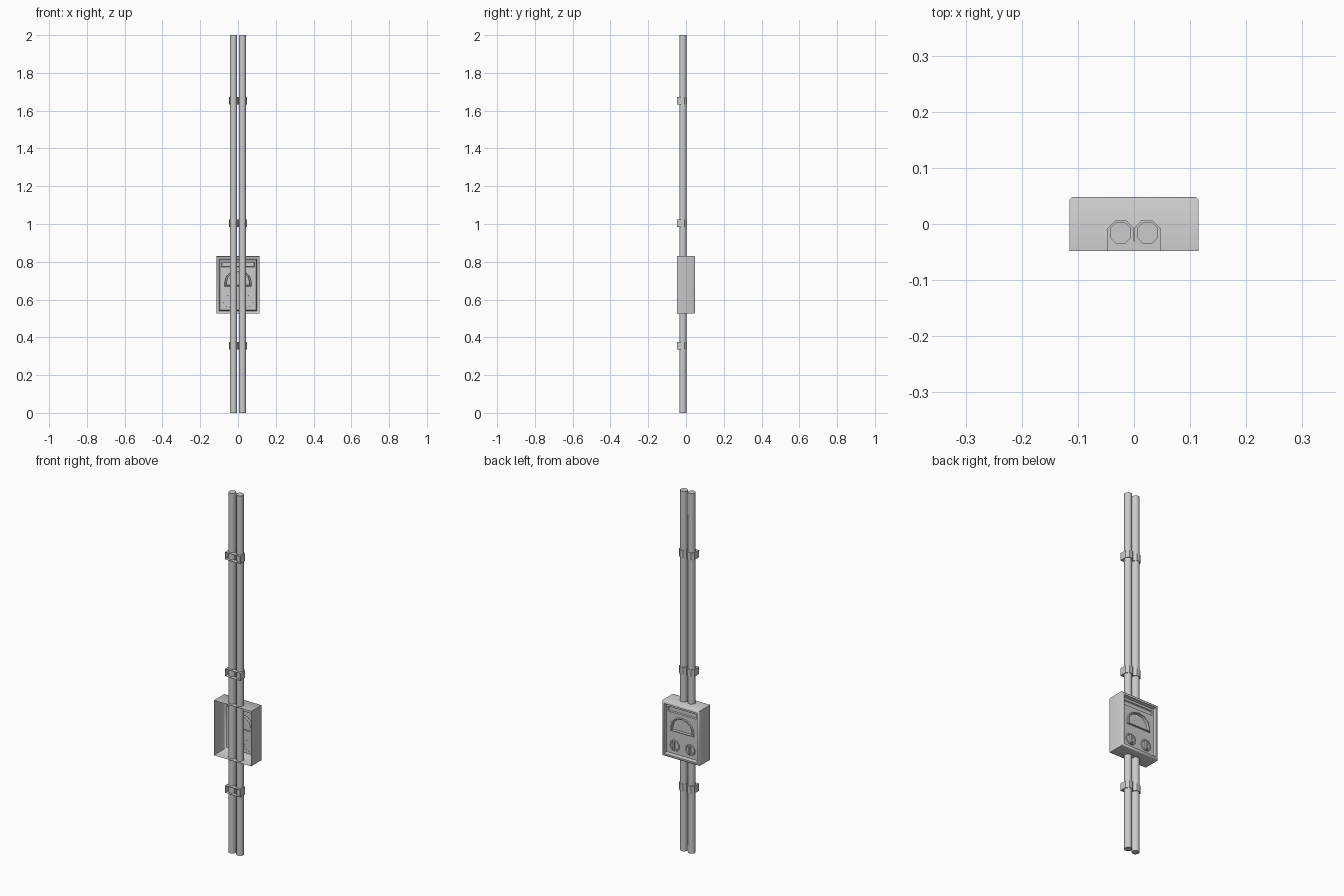
import bpy, bmesh
from math import sin, cos, pi, radians

if "Cube" in bpy.data.objects:
    bpy.data.objects.remove(bpy.data.objects["Cube"])

ZC = 0.6775  # centre height of the meter box


def finish(name, bm, angle=35):
    bmesh.ops.recalc_face_normals(bm, faces=bm.faces[:])
    me = bpy.data.meshes.new(name)
    bm.to_mesh(me)
    bm.free()
    ob = bpy.data.objects.new(name, me)
    bpy.context.collection.objects.link(ob)
    bpy.ops.object.select_all(action='DESELECT')
    ob.select_set(True)
    bpy.context.view_layer.objects.active = ob
    bpy.ops.object.shade_smooth_by_angle(angle=radians(angle))
    return ob


def ring(bm, pts):
    return [bm.verts.new(p) for p in pts]


def bridge(bm, a, b, closed=True):
    n = len(a)
    for i in range(n if closed else n - 1):
        j = (i + 1) % n
        bm.faces.new((a[i], a[j], b[j], b[i]))


def loft(bm, loops, cap_start=False, cap_end=False):
    rings = [ring(bm, l) for l in loops]
    for a, b in zip(rings, rings[1:]):
        bridge(bm, a, b)
    if cap_start:
        bm.faces.new(rings[0])
    if cap_end:
        bm.faces.new(rings[-1])
    return rings


def rect(hx, hz, y, zc=ZC):
    return [(-hx, y, zc - hz), (hx, y, zc - hz), (hx, y, zc + hz), (-hx, y, zc + hz)]


def gauge(s, y):
    # half-round dial outline with a flat bottom, scaled about its middle
    pts = [(0.072, -0.04)]
    pts += [(0.072 * cos(i * pi / 6), -0.02 + 0.065 * sin(i * pi / 6)) for i in range(7)]
    pts += [(-0.072, -0.04)]
    return [(x * s, y, 0.71 + z * s) for x, z in pts]


def circle_y(x, z, r, y, n=12):
    return [(x + r * cos(2 * pi * i / n), y, z + r * sin(2 * pi * i / n)) for i in range(n)]


# two octagonal pipes
for side, sx in (("left", -1), ("right", 1)):
    bm = bmesh.new()
    r = 0.019 / cos(pi / 8)
    octo = [(sx * 0.024 + r * cos(pi / 8 + i * pi / 4), -0.016 + r * sin(pi / 8 + i * pi / 4))
            for i in range(8)]
    loft(bm, [[(x, y, z) for x, y in octo] for z in (0, 2)], True, True)
    finish("pipe_" + side, bm, 50)

# clamps: straps folded over both pipes, open towards the wall
half = [(-0.047, -0.048), (-0.047, -0.007), (-0.034, 0.006), (-0.013, 0.006),
        (-0.001, -0.007), (-0.001, -0.03)]
profile = half + [(-x, y) for x, y in reversed(half)]
for k, zc in enumerate((0.355, 1.003, 1.652)):
    bm = bmesh.new()
    lo, hi = (ring(bm, [(x, y, zc + d) for x, y in profile]) for d in (-0.02, 0.02))
    bridge(bm, lo, hi, closed=False)
    bm.faces.new(lo)
    bm.faces.new(hi)
    finish(f"pipe_clamp_{k + 1}", bm, 30)

# meter box: shell open at the wall side, with a sunken face panel
bm = bmesh.new()
rings = loft(bm, [rect(0.115, 0.1525, -0.048), rect(0.115, 0.1525, 0.043),
                  rect(0.110, 0.1475, 0.048), rect(0.101, 0.138, 0.048),
                  rect(0.096, 0.133, 0.032)])
# label slot and dial are set into the panel
slot = loft(bm, [rect(0.088, 0.013, 0.032, 0.786), rect(0.085, 0.010, 0.026, 0.786)],
            cap_end=True)
dial = loft(bm, [gauge(1, 0.032), gauge(0.97, 0.039), gauge(0.87, 0.039), gauge(0.84, 0.026)],
            cap_end=True)
edges = []
for loop in (rings[-1], slot[0], dial[0]):
    for i, v in enumerate(loop):
        edges.append(bm.edges.get((v, loop[(i + 1) % len(loop)])))
bmesh.ops.triangle_fill(bm, use_beauty=True, use_dissolve=False, edges=edges)
finish("meter_box", bm, 50)

# two turn knobs: low disc with a raised grip bar
for side, x in (("left", -0.048), ("right", 0.048)):
    bm = bmesh.new()
    z = 0.59
    loft(bm, [circle_y(x, z, 0.032, 0.0315), circle_y(x, z, 0.030, 0.037),
              circle_y(x, z, 0.024, 0.037), circle_y(x, z, 0.022, 0.034)], cap_end=True)
    bar = [(-0.006, -0.026), (0.006, -0.026), (0.005, 0.026), (-0.005, 0.026)]
    loft(bm, [[(x + s * px, y, z + s * pz) for px, pz in bar]
              for s, y in ((1, 0.032), (0.88, 0.044))], cap_end=True)
    finish("knob_" + side, bm, 30)
